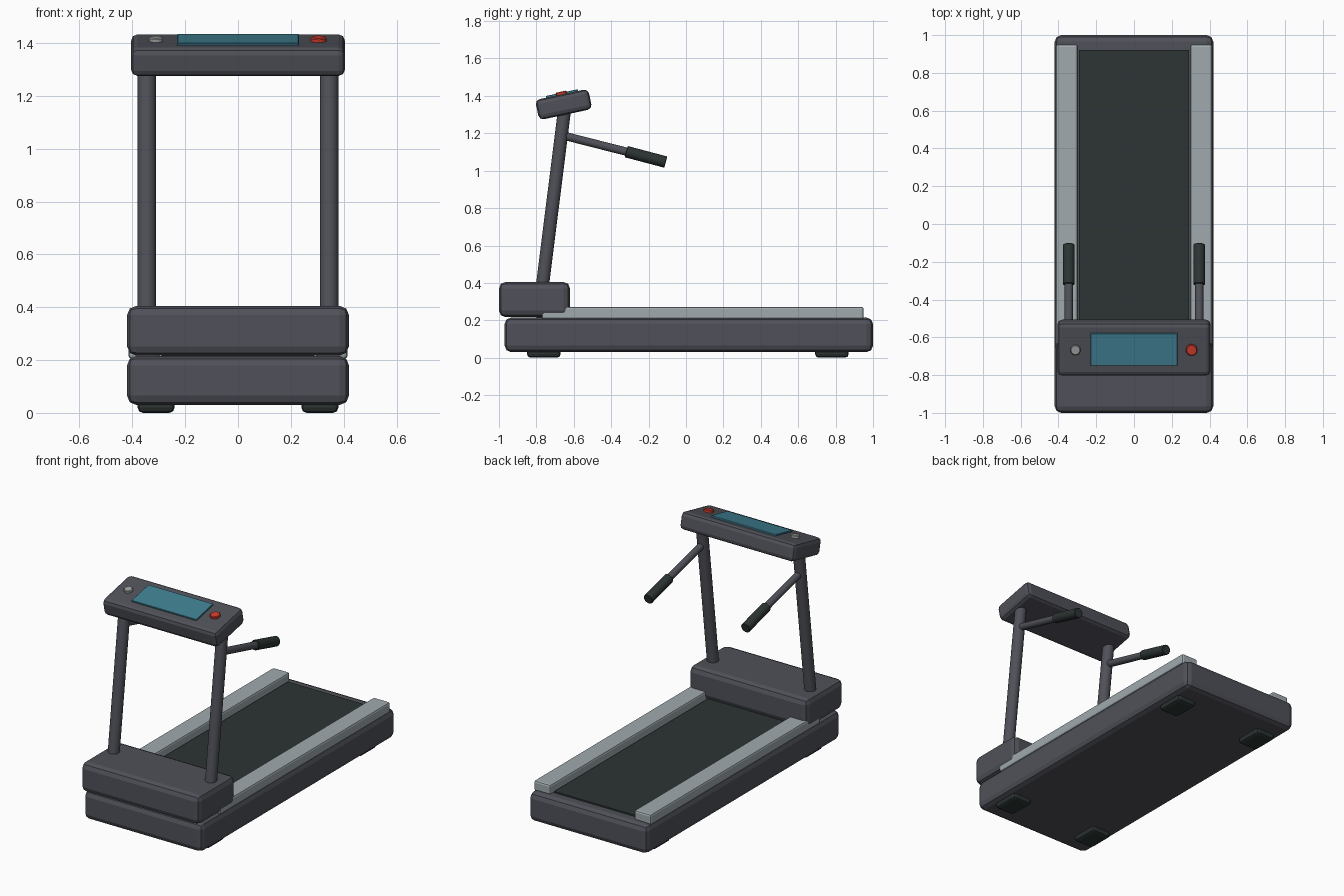
import bpy
from math import radians
from mathutils import Vector, Matrix

cube = bpy.data.objects.get("Cube")
if cube:
    bpy.data.objects.remove(cube, do_unlink=True)


def material(name, r, g, b):
    mat = bpy.data.materials.new(name)
    mat.use_nodes = True
    mat.diffuse_color = (r, g, b, 1)
    node = next(n for n in mat.node_tree.nodes if n.type == 'BSDF_PRINCIPLED')
    node.inputs["Base Color"].default_value = (r, g, b, 1)
    node.inputs["Roughness"].default_value = 0.6
    return mat


FRAME = material("charcoal frame", 0.08, 0.083, 0.1)
RAIL = material("silver rail", 0.35, 0.4, 0.42)
RUBBER = material("black rubber", 0.025, 0.035, 0.033)
SCREEN = material("teal screen", 0.05, 0.21, 0.28)
RED = material("red button", 0.62, 0.045, 0.025)
GREY = material("grey button", 0.35, 0.36, 0.36)


def finish(obj, name, mat, bevel, segments):
    obj.name = name
    obj.data.materials.append(mat)
    if bevel:
        mod = obj.modifiers.new("rounded edges", 'BEVEL')
        mod.width = bevel
        mod.segments = segments
        mod.limit_method = 'ANGLE'
        mod.angle_limit = radians(40)
    return obj


def box(name, low, high, mat, bevel=0.0, segments=2):
    """Box between two corners, with rounded edges."""
    low, high = Vector(low), Vector(high)
    bpy.ops.mesh.primitive_cube_add(size=1, location=(low + high) / 2)
    obj = bpy.context.object
    obj.data.transform(Matrix.Diagonal((high - low).to_4d()))
    return finish(obj, name, mat, bevel, segments)


def tube(name, start, end, radius, mat, bevel=0.0, sides=20):
    """Round bar running from one point to another."""
    start, end = Vector(start), Vector(end)
    axis = end - start
    bpy.ops.mesh.primitive_cylinder_add(vertices=sides, radius=radius,
                                        depth=axis.length, location=(start + end) / 2)
    obj = bpy.context.object
    obj.rotation_euler = axis.to_track_quat('Z', 'Y').to_euler()
    bpy.ops.object.shade_smooth_by_angle(angle=radians(35))
    return finish(obj, name, mat, bevel, 1)


# Running deck, motor hood and belt
box("deck", (-0.42, -0.97, 0.03), (0.42, 1, 0.215), FRAME, 0.035)
box("motor_hood", (-0.42, -1, 0.217), (0.42, -0.62, 0.405), FRAME, 0.035)
box("belt", (-0.29, -0.8, 0.2), (0.29, 0.92, 0.224), RUBBER)

# Parts that repeat on both sides
for side, s in (("left", 1), ("right", -1)):
    x = 0.345 * s
    inner, outer = sorted((0.297 * s, 0.415 * s))
    box(side + "_side_rail", (inner, -0.77, 0.205), (outer, 0.95, 0.272), RAIL, 0.012)
    inner, outer = sorted((0.24 * s, 0.38 * s))
    for end, y in (("front", -0.76), ("rear", 0.78)):
        box(f"{end}_{side}_foot", (inner, y - 0.09, 0), (outer, y + 0.09, 0.06),
            RUBBER, 0.02)
    tube(side + "_post", (x, -0.772, 0.35), (x, -0.649, 1.33), 0.035, FRAME)
    tube(side + "_handle", (x, -0.665, 1.19), (x, -0.3, 1.097), 0.022, FRAME)
    tube(side + "_grip", (x, -0.32, 1.102), (x, -0.108, 1.046), 0.031, RUBBER, 0.003)

# Tilted console, laid out flat about its own centre and then turned
console = [
    box("console", (-0.405, -0.145, -0.055), (0.405, 0.145, 0.055), FRAME, 0.025),
    box("screen", (-0.23, -0.085, 0.05), (0.23, 0.09, 0.064), SCREEN, 0.002, 1),
    tube("stop_button", (0.305, 0, 0.045), (0.305, 0, 0.07), 0.03, RED, 0.004),
    tube("start_button", (-0.31, 0, 0.045), (-0.31, 0, 0.07), 0.027, GREY, 0.004),
]
bpy.context.view_layer.update()
tilt = Matrix.Translation((0, -0.654, 1.354)) @ Matrix.Rotation(radians(12), 4, 'X')
for part in console:
    part.matrix_world = tilt @ part.matrix_world
